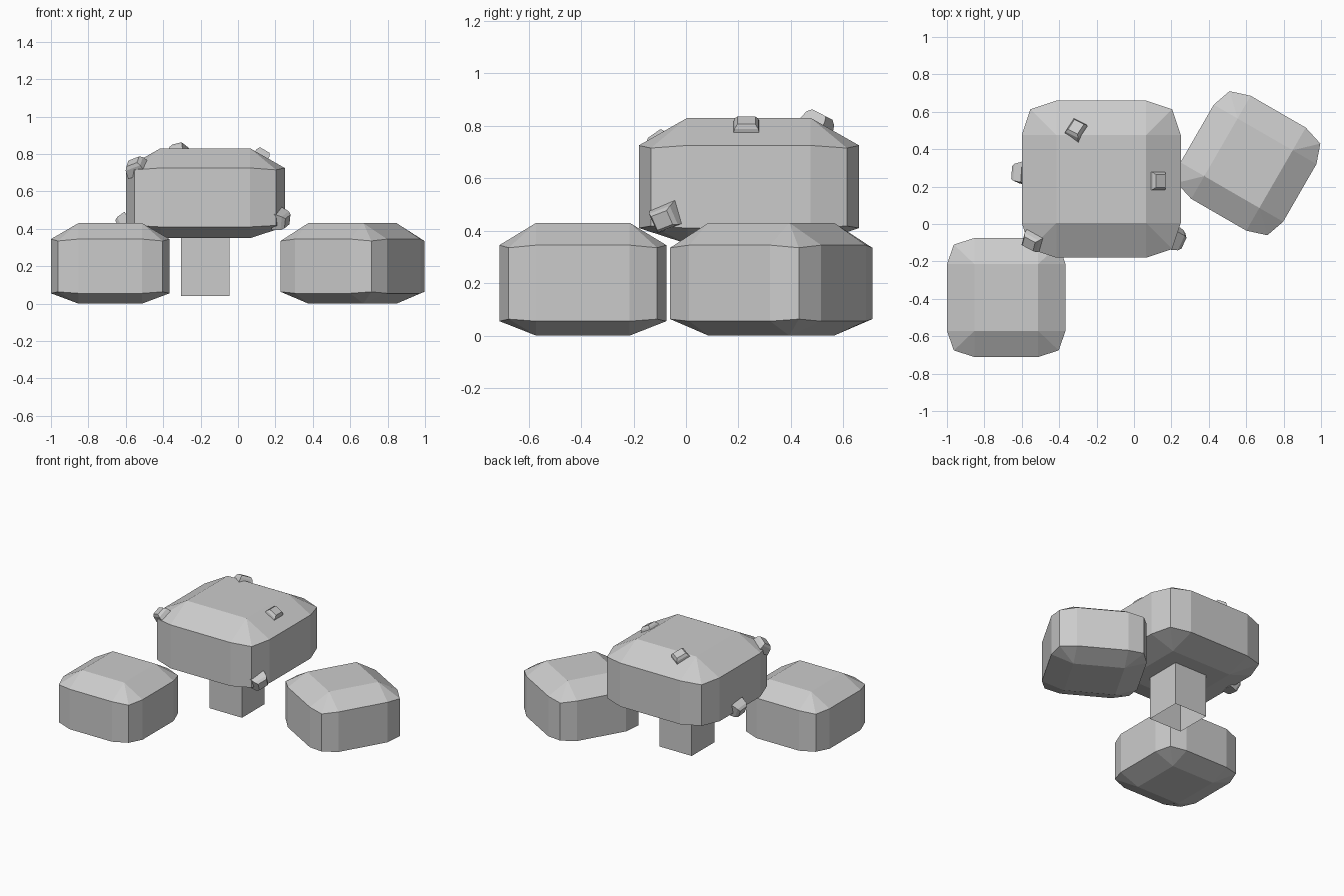
import bpy
import bmesh
from math import radians
from mathutils import Matrix, Vector

if "Cube" in bpy.data.objects:
    bpy.data.objects.remove(bpy.data.objects["Cube"], do_unlink=True)

grey = bpy.data.materials.new("plain_grey")
grey.use_nodes = True
COLOUR = (0.6, 0.6, 0.6, 1)
grey.diffuse_color = COLOUR
grey.node_tree.nodes["Principled BSDF"].inputs["Base Color"].default_value = COLOUR


def finish(name, bm, matrix):
    bmesh.ops.recalc_face_normals(bm, faces=bm.faces)
    mesh = bpy.data.meshes.new(name)
    bm.to_mesh(mesh)
    bm.free()
    mesh.materials.append(grey)
    obj = bpy.data.objects.new(name, mesh)
    obj.matrix_world = matrix
    bpy.context.collection.objects.link(obj)
    return obj


def ring(bm, points, z):
    return [bm.verts.new((x, y, z)) for x, y in points]


def bridge(bm, low, high):
    n = len(low)
    for i in range(n):
        j = (i + 1) % n
        bm.faces.new((low[i], low[j], high[j], high[i]))


def square(hx, hy):
    return [(hx, hy), (-hx, hy), (-hx, -hy), (hx, -hy)]


def foliage(name, centre, half, flat, levels, turn=0):
    """Chunky block: square caps, sloped shoulders, two-step upright corners."""
    (hx, hy), (fx, fy) = half, flat
    mx, my = hx - (hx - fx) * 0.25, hy - (hy - fy) * 0.25
    bottom, low, high, top = levels
    bm = bmesh.new()

    def shoulder(z, corner_z):
        verts = []
        for i, (sx, sy) in enumerate(square(1, 1)):
            trio = [(hx, fy, z), (mx, my, corner_z), (fx, hy, z)]
            if i % 2:
                trio.reverse()
            verts += [bm.verts.new((sx * x, sy * y, h)) for x, y, h in trio]
        return verts

    rings = shoulder(low, low + 0.008), shoulder(high, high - 0.01)
    bridge(bm, *rings)
    for z, edge in zip((bottom, top), rings):
        cap = ring(bm, square(fx, fy), z)
        bm.faces.new(cap)
        for i in range(4):
            a, mid, b = edge[3 * i:3 * i + 3]
            bm.faces.new((cap[i], a, mid))
            bm.faces.new((cap[i], mid, b))
            bm.faces.new((cap[i], b, edge[(3 * i + 3) % 12], cap[(i + 1) % 4]))
    place = Matrix.Translation((*centre, 0)) @ Matrix.Rotation(radians(turn), 4, "Z")
    return finish(name, bm, place)


def bud(name, base, normal, spin):
    """Small tapered nub with a chamfered tip, standing along the normal."""
    bm = bmesh.new()
    rings = [ring(bm, square(w, w * 0.85), z)
             for w, z in ((0.056, 0), (0.046, 0.048), (0.034, 0.065))]
    bridge(bm, rings[0], rings[1])
    bridge(bm, rings[1], rings[2])
    bm.faces.new(rings[0])
    bm.faces.new(rings[2])
    aim = Vector(normal).to_track_quat("Z", "Y").to_matrix().to_4x4()
    place = Matrix.Translation(base) @ aim @ Matrix.Rotation(radians(spin), 4, "Z")
    return finish(name, bm, place)


# Tree crown and the two bushes
foliage("tree_crown", (-0.175, 0.24), (0.425, 0.42), (0.24, 0.235),
        (0.35, 0.41, 0.725, 0.83))
bush = ((0.317, 0.318), (0.17, 0.178), (0, 0.055, 0.345, 0.43))
foliage("right_bush", (-0.683, -0.393), *bush)
foliage("left_bush", (0.612, 0.325), *bush, turn=-30)

# Trunk: open square tube running up into the crown
bm = bmesh.new()
bridge(bm, ring(bm, square(0.13, 0.13), 0.04), ring(bm, square(0.13, 0.13), 0.5))
finish("trunk", bm, Matrix.Translation((-0.175, 0.24, 0)))

# Buds on the crown
bud("back_top_bud", (-0.31, 0.49, 0.785), (0, 0.45, 0.88), 60)
bud("left_top_bud", (0.11, 0.23, 0.765), (0.5, 0, 0.86), 0)
bud("right_side_bud", (-0.583, 0.27, 0.44), (-0.9, 0, -0.4), 10)
bud("left_corner_bud", (0.205, -0.07, 0.455), (0.94, -0.34, -0.25), 20)
bud("right_corner_bud", (-0.53, -0.08, 0.71), (-0.5, -0.4, 0.75), 30)
